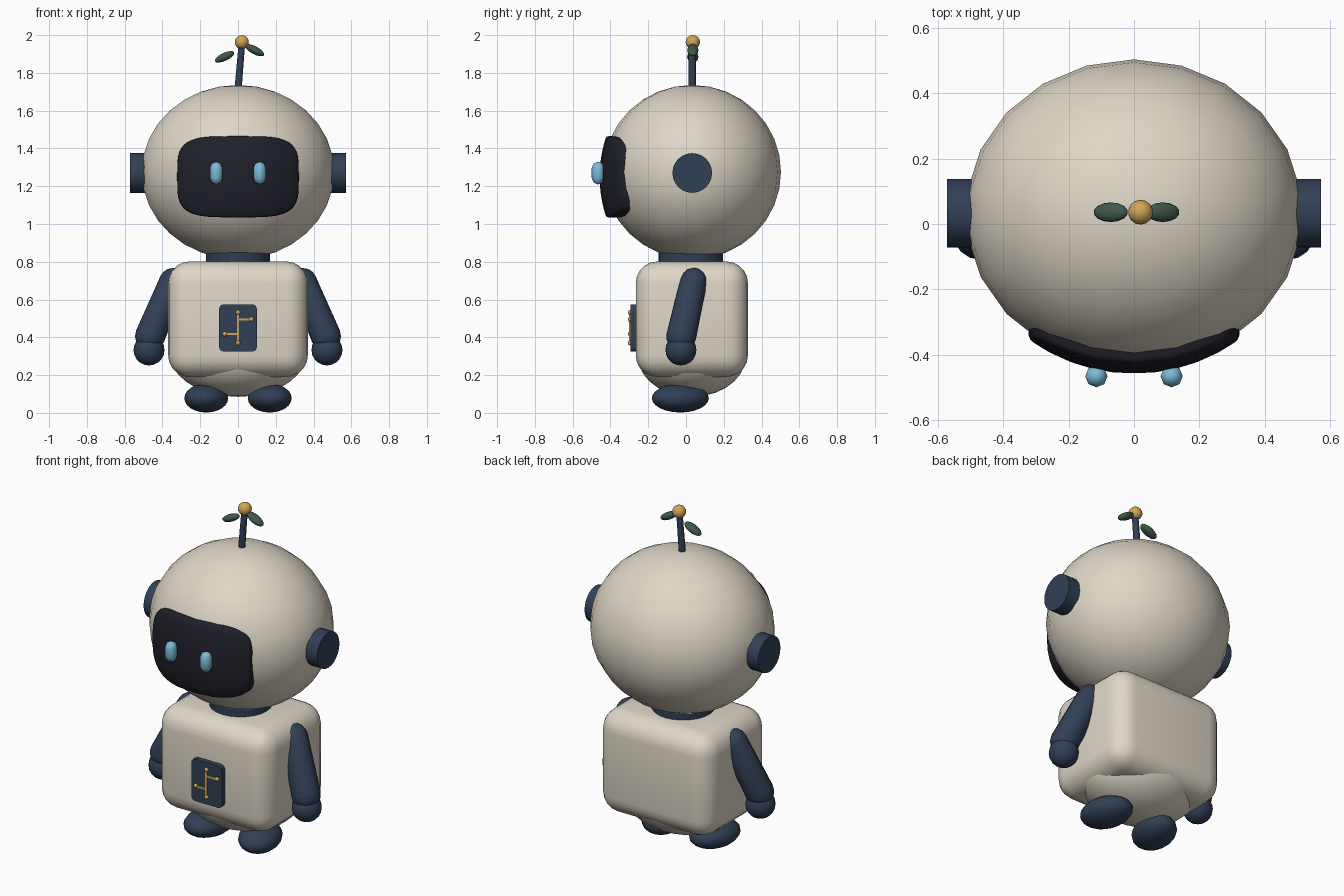
import bpy, bmesh, math
from mathutils import Vector, Matrix

if "Cube" in bpy.data.objects:
    bpy.data.objects.remove(bpy.data.objects["Cube"])


def material(name, rgb):
    m = bpy.data.materials.new(name)
    m.diffuse_color = (*rgb, 1)
    m.use_nodes = True
    m.node_tree.nodes["Principled BSDF"].inputs["Base Color"].default_value = m.diffuse_color
    return m


CREAM = material("cream shell", (0.74, 0.68, 0.575))
NAVY = material("navy", (0.030, 0.051, 0.092))
BLACK = material("visor black", (0.014, 0.014, 0.023))
BLUE = material("eye blue", (0.20, 0.50, 0.69))
GOLD = material("gold", (0.64, 0.38, 0.095))
GREEN = material("leaf green", (0.050, 0.100, 0.066))


def finish(bm, name, mat, angle=40):
    bmesh.ops.recalc_face_normals(bm, faces=bm.faces[:])
    me = bpy.data.meshes.new(name)
    bm.to_mesh(me)
    bm.free()
    me.materials.append(mat)
    ob = bpy.data.objects.new(name, me)
    bpy.context.collection.objects.link(ob)
    bpy.ops.object.select_all(action='DESELECT')
    bpy.context.view_layer.objects.active = ob
    ob.select_set(True)
    bpy.ops.object.shade_smooth_by_angle(angle=math.radians(angle))
    return ob


def ellipsoid(name, mat, loc, radii, seg=20, rings=12, rot=Matrix()):
    bm = bmesh.new()
    bmesh.ops.create_uvsphere(bm, u_segments=seg, v_segments=rings, radius=1)
    m = Matrix.Translation(loc) @ rot @ Matrix.Diagonal((*radii, 1))
    bmesh.ops.transform(bm, matrix=m, verts=bm.verts)
    return finish(bm, name, mat, 60)


def rod(name, mat, a, b, r1, r2=None, seg=16, caps=0):
    """Tapered rod from a to b; caps > 0 adds that many dome rings."""
    a, b = Vector(a), Vector(b)
    r2 = r1 if r2 is None else r2
    length = (b - a).length
    prof = [(r1, 0), (r2, length)]
    if caps:
        arc = [math.pi / 2 * i / caps for i in range(caps)]
        prof = [(r1 * math.cos(t), -r1 * math.sin(t)) for t in reversed(arc)]
        prof += [(r2 * math.cos(t), length + r2 * math.sin(t)) for t in arc]
    bm = bmesh.new()
    loops = [[bm.verts.new((r * math.cos(2 * math.pi * k / seg),
                            r * math.sin(2 * math.pi * k / seg), z))
              for k in range(seg)] for r, z in prof]
    for p, q in zip(loops, loops[1:]):
        for k in range(seg):
            n = (k + 1) % seg
            bm.faces.new((p[k], p[n], q[n], q[k]))
    for loop, z in ((loops[0], -r1), (loops[-1], length + r2)):
        if caps:
            tip = bm.verts.new((0, 0, z))
            for k in range(seg):
                bm.faces.new((loop[k], loop[(k + 1) % seg], tip))
        else:
            bm.faces.new(loop)
    rot = (b - a).to_track_quat('Z', 'Y').to_matrix().to_4x4()
    bmesh.ops.transform(bm, matrix=Matrix.Translation(a) @ rot, verts=bm.verts)
    return finish(bm, name, mat, 60 if caps else 40)


def box(name, mat, loc, size, bevel, seg, only_y=False):
    """Box with rounded edges; only_y rounds just the edges running along y."""
    bm = bmesh.new()
    bmesh.ops.create_cube(bm, size=1)
    bmesh.ops.transform(bm, matrix=Matrix.Translation(loc) @ Matrix.Diagonal((*size, 1)),
                        verts=bm.verts)
    if bevel:
        edges = [e for e in bm.edges if not only_y
                 or abs(e.verts[0].co.y - e.verts[1].co.y) > 1e-4]
        bmesh.ops.bevel(bm, geom=edges, offset=bevel, segments=seg,
                        profile=0.5, affect='EDGES')
    return finish(bm, name, mat)


# Head, neck, torso and pelvis
ellipsoid("head", CREAM, (0, 0.033, 1.275), (0.515, 0.47, 0.461), 22, 16)
neck = rod("neck", NAVY, (0, 0.025, 0.76), (0, 0.025, 0.86), 0.17, seg=24)
box("torso", CREAM, (0, 0.031, 0.496), (0.74, 0.594, 0.612), 0.115, 5)
ellipsoid("pelvis", CREAM, (0, 0.031, 0.30), (0.358, 0.286, 0.215), 22, 14)


# Visor: rounded panel wrapped around the front of the head
def visor():
    bm = bmesh.new()
    n = 48

    def ring(s, push):
        verts = []
        for k in range(n):
            t = 2 * math.pi * k / n
            c, d = math.cos(t), math.sin(t)
            x = 0.322 * s * math.copysign(abs(c) ** 0.5, c)
            z = 0.215 * s * math.copysign(abs(d) ** 0.5, d)
            y = 0.033 - 0.49 * math.sqrt(1 - (x / 0.52) ** 2 - (z / 0.58) ** 2)
            verts.append(bm.verts.new((x, y + push, z + 1.25)))
        return verts

    rings = [ring(1, 0.075), ring(1, 0.012), ring(0.985, 0.003)]
    rings += [ring(s, 0) for s in (0.95, 0.8, 0.6, 0.4, 0.2)]
    for p, q in zip(rings, rings[1:]):
        for k in range(n):
            m = (k + 1) % n
            bm.faces.new((p[k], p[m], q[m], q[k]))
    bm.faces.new(rings[-1])
    finish(bm, "visor", BLACK, 50)


visor()

# Parts in left and right pairs
for side, s in (("left", -1), ("right", 1)):
    rod(side + "_eye", BLUE, (s * 0.115, -0.465, 1.243), (s * 0.115, -0.465, 1.296),
        0.034, seg=8, caps=2)
    rod(side + "_ear", NAVY, (s * 0.45, 0.033, 1.27), (s * 0.571, 0.033, 1.27),
        0.105, seg=24)
    rod(side + "_arm", NAVY, (s * 0.345, 0.04, 0.695), (s * 0.466, -0.025, 0.405),
        0.072, 0.08, seg=16, caps=4)
    ellipsoid(side + "_hand", NAVY, (s * 0.471, -0.027, 0.333), (0.082, 0.082, 0.082), 16, 10)
    ellipsoid(side + "_foot", NAVY, (s * 0.168, -0.03, 0.078), (0.115, 0.155, 0.076),
              18, 12, Matrix.Rotation(s * math.radians(15), 4, 'Z'))

# Antenna with two leaves and a bead
rod("antenna_stem", NAVY, (0, 0.033, 1.71), (0.02, 0.033, 1.95), 0.02, 0.018, seg=10)
ellipsoid("antenna_bead", GOLD, (0.02, 0.036, 1.963), (0.038, 0.038, 0.037), 14, 10)
for name, x, z, tilt in (("left_leaf", -0.071, 1.885, -25), ("right_leaf", 0.088, 1.92, 28)):
    ellipsoid(name, GREEN, (x, 0.036, z), (0.058, 0.03, 0.021), 14, 8,
              Matrix.Rotation(math.radians(tilt), 4, 'Y'))

# Chest panel with circuit traces
box("chest_panel", NAVY, (0, -0.265, 0.45), (0.2, 0.06, 0.25), 0.025, 4, True)
for i, (x, z, w, h) in enumerate(((0, 0.45, 0.011, 0.16), (-0.035, 0.418, 0.07, 0.011),
                                  (0.035, 0.495, 0.07, 0.011))):
    box(f"trace_{i + 1}", GOLD, (x, -0.297, z), (w, 0.008, h), 0, 1)
for i, (x, z) in enumerate(((0, 0.532), (0, 0.37), (-0.07, 0.418), (0.07, 0.495))):
    ellipsoid(f"trace_node_{i + 1}", GOLD, (x, -0.295, z), (0.013, 0.013, 0.013), 10, 8)
